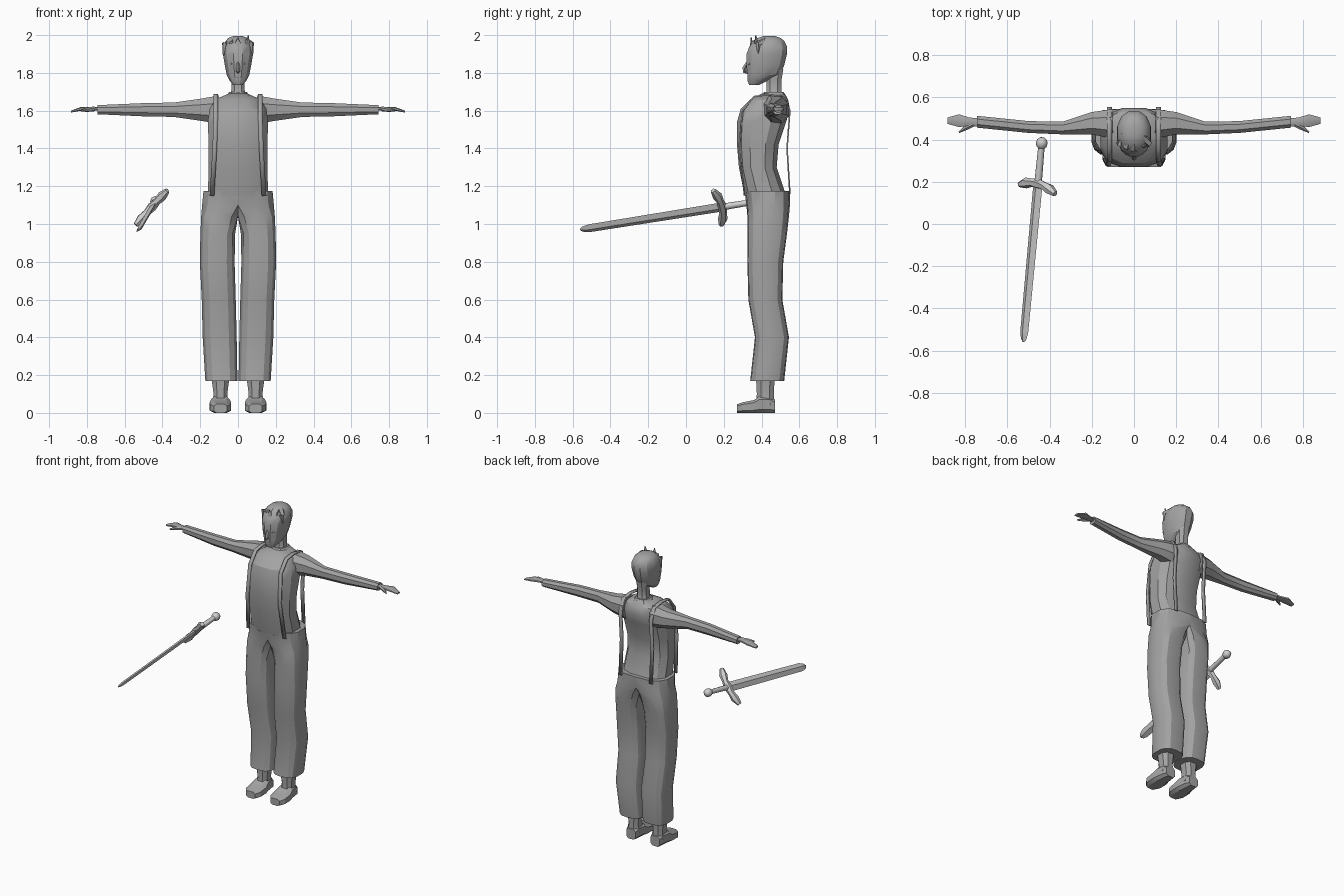
import bpy, bmesh, math
from mathutils import Vector

cube = bpy.data.objects.get("Cube")
if cube:
    bpy.data.objects.remove(cube, do_unlink=True)


def material(name, value):
    mat = bpy.data.materials.new(name)
    mat.use_nodes = True
    colour = (value, value, value, 1)
    mat.diffuse_color = colour
    shader = next(node for node in mat.node_tree.nodes if node.type == 'BSDF_PRINCIPLED')
    shader.inputs["Base Color"].default_value = colour
    return mat


GREY = material("mid grey", 0.37)
STEEL = material("light grey", 0.62)


def finish(name, bm, mat=GREY, mirror=False, angle=28):
    bmesh.ops.recalc_face_normals(bm, faces=bm.faces)
    mesh = bpy.data.meshes.new(name)
    bm.to_mesh(mesh)
    bm.free()
    mesh.materials.append(mat)
    part = bpy.data.objects.new(name, mesh)
    bpy.context.collection.objects.link(part)
    bpy.ops.object.select_all(action='DESELECT')
    bpy.context.view_layer.objects.active = part
    part.select_set(True)
    bpy.ops.object.shade_smooth_by_angle(angle=math.radians(angle))
    if mirror:
        part.modifiers.new("Mirror", 'MIRROR')
    return part


def skin(bm, rings):
    """Join successive rings of points and cap both ends."""
    loops = [[bm.verts.new(point) for point in ring] for ring in rings]
    for low, high in zip(loops, loops[1:]):
        for i in range(len(low)):
            bm.faces.new((low[i - 1], low[i], high[i], high[i - 1]))
    bm.faces.new(loops[0])
    bm.faces.new(loops[-1])


def loft(name, axis, stations, mid_a, half_a, mid_b, half_b, sides=12, power=0.8, mirror=False):
    """Rounded sections along an axis; each profile is one value or one per station."""
    def rounded(value):
        value /= math.cos(math.pi / sides)
        return math.copysign(min(1, abs(value)) ** power, value)

    rings = []
    for index, position in enumerate(stations):
        ca, ra, cb, rb = (profile[index] if isinstance(profile, tuple) else profile
                          for profile in (mid_a, half_a, mid_b, half_b))
        ring = []
        for side in range(sides):
            turn = math.tau * (side + 0.5) / sides
            point = [ca + ra * rounded(math.cos(turn)), cb + rb * rounded(math.sin(turn))]
            point.insert(axis, position)
            if mirror:
                point[0] = max(0, point[0])
            ring.append(Vector(point))
        rings.append(ring)
    bm = bmesh.new()
    skin(bm, rings)
    return finish(name, bm, mirror=mirror)


def tube(bm, path, radii, sides=6, flat=1.0, across=None):
    """Sweep an oval along a path; flat squashes it at right angles to across."""
    path = [Vector(point) for point in path]
    rings = []
    for i, point in enumerate(path):
        ahead = (path[min(i + 1, len(path) - 1)] - path[max(i - 1, 0)]).normalized()
        u = Vector(across) if across else ahead.orthogonal()
        u = (u - ahead * u.dot(ahead)).normalized()
        v = ahead.cross(u) * flat
        turns = [math.tau * side / sides for side in range(sides)]
        rings.append([point + radii[i] * (u * math.cos(t) + v * math.sin(t)) for t in turns])
    skin(bm, rings)


# Shirt body, narrowing over the shoulders
loft("shirt_body", axis=2, stations=(1.15, 1.3, 1.42, 1.54, 1.61, 1.66, 1.69),
     mid_a=0, half_a=(.16, .155, .155, .16, .15, .12, .05),
     mid_b=(.42, .38, .38, .4, .42, .44, .46),
     half_b=(.11, .1, .11, .13, .13, .1, .06), power=0.75)

# Trousers: each half runs from hem to waist, meeting on the centre plane above the crotch
loft("trousers", axis=2, stations=(.17, .4, .6, .8, .95, 1.04, 1.1, 1.175),
     mid_a=(.088, .097, .102, .11, .107, .09, 0, 0),
     half_a=(.085, .09, .09, .092, .092, .105, .19, .183),
     mid_b=(.43, .455, .42, .42, .43, .435, .435, .43),
     half_b=(.09, .09, .09, .095, .105, .11, .115, .12),
     sides=14, power=0.75, mirror=True)

# Sleeves and hands
loft("sleeve", axis=0, stations=(.1, .2, .34, .5, .745),
     mid_a=(.475, .478, .455, .46, .485), half_a=(.07, .053, .03, .028, .028),
     mid_b=1.605, half_b=(.075, .058, .038, .035, .024), sides=8, power=0.9, mirror=True)
loft("hand", axis=0, stations=(.73, .78, .83, .885),
     mid_a=(.48, .485, .49, .49), half_a=(.02, .02, .03, .015),
     mid_b=(1.61, 1.61, 1.61, 1.595), half_b=(.01, .01, .01, .005), sides=8, mirror=True)
bm = bmesh.new()
tube(bm, [(.76, .475, 1.61), (.8, .455, 1.605), (.83, .435, 1.6)], [.013, .012, .004])
finish("thumb", bm, mirror=True)

# Shoes and ankles
loft("shoe", axis=1, stations=(.27, .3, .36, .39, .44, .47),
     mid_a=.093, half_a=(.035, .055, .057, .05, .043, .035),
     mid_b=(.023, .028, .034, .045, .045, .035), half_b=(.023, .028, .034, .045, .045, .035),
     sides=8, power=0.6, mirror=True)
loft("ankle", axis=2, stations=(.04, .1, .2), mid_a=.093, half_a=(.045, .036, .05),
     mid_b=.42, half_b=(.05, .045, .05), sides=8, mirror=True)

# Neck and collar
loft("neck", axis=2, stations=(1.66, 1.7, 1.76, 1.82), mid_a=0,
     half_a=(.055, .036, .034, .04), mid_b=.465, half_b=(.06, .04, .04, .05), sides=8)
loft("collar", axis=2, stations=(1.67, 1.7), mid_a=0, half_a=(.07, .045),
     mid_b=.465, half_b=(.07, .05), sides=10)

# Head with a rounded crown
loft("head", axis=2, stations=(1.735, 1.76, 1.79, 1.84, 1.9, 1.94, 1.97, 1.985, 1.995),
     mid_a=0, half_a=(.025, .045, .06, .07, .08, .079, .065, .05, .025),
     mid_b=(.36, .38, .41, .42, .428, .435, .44, .44, .44),
     half_b=(.025, .055, .085, .1, .107, .1, .08, .06, .03), power=0.9)

# Hair locks along the brow: the outer ones hang, two inner ones stand up
bm = bmesh.new()
for x, lift in ((-.07, -.07), (-.035, -.03), (0, .025), (.05, .035), (.07, -.06)):
    y = .345 + .5 * abs(x)
    tube(bm, [(x * .6, y + .04, 1.965), (x, y, 1.955), (x * 1.1, y, 1.962 + lift)],
         [.022, .016, .004], sides=5)
finish("hair_locks", bm)

# Nose, mouth and eyes
bm = bmesh.new()
tube(bm, [(0, .33, 1.865), (0, .31, 1.825), (0, .31, 1.81), (0, .335, 1.8)],
     [.006, .011, .012, .008], sides=4, across=(1, 0, 0))
finish("nose", bm)


def sliver(bm, x, y, z, reach, thickness):
    """Small spindle across the face, bending back at its outer end."""
    tube(bm, [(x - reach, y, z), (x, y, z), (x + reach, y + reach / 2, z)],
         [thickness / 4, thickness, thickness / 4], sides=4)


bm = bmesh.new()
sliver(bm, 0, .328, 1.775, reach=.02, thickness=.005)
finish("mouth", bm)
bm = bmesh.new()
sliver(bm, .035, .331, 1.848, reach=.015, thickness=.007)
finish("eye", bm, mirror=True)

# Shoulder straps: ribbons from the front waist over to the back waist
bm = bmesh.new()
route = [(.31, 1.15), (.28, 1.4), (.3, 1.6), (.36, 1.675), (.44, 1.685),
         (.52, 1.67), (.55, 1.6), (.535, 1.4), (.55, 1.16)]
edges = []
for y, z in route:
    x = .117 + .06 * max(0, 1.5 - z) * (y < .4)
    edges.append([bm.verts.new((x + offset, y, z)) for offset in (-.012, .012)])
for (a, b), (c, d) in zip(edges, edges[1:]):
    bm.faces.new((a, b, d, c))
strap = finish("shoulder_strap", bm, mirror=True)
solid = strap.modifiers.new("Solidify", 'SOLIDIFY')
solid.thickness, solid.offset = .008, 0

# Sword: every part shares the axis from blade tip to pommel
tip, pommel = Vector((-.525, -.56, .97)), Vector((-.435, .41, 1.125))
cross = Vector((.17, -.045, .185)).normalized()


def sword_part(name, fractions, radii, **shape):
    bm = bmesh.new()
    tube(bm, [tip.lerp(pommel, fraction) for fraction in fractions], radii, **shape)
    finish(name, bm, STEEL, angle=50 if shape["sides"] > 4 else 28)


sword_part("sword_blade", (0, .015, .05, .78), (.006, .019, .028, .032),
           sides=4, flat=.4, across=cross)
sword_part("sword_grip", (.77, .98), (.018, .015), sides=8)
sword_part("sword_pommel", (.945, .955, .975, .99, 1), (.012, .024, .028, .023, .01), sides=8)

# Crossguard: knobbed bar whose ends bend towards the blade
bm = bmesh.new()
middle, forward = tip.lerp(pommel, .775), (tip - pommel).normalized()
path = []
for step in range(-3, 4):
    path.append(middle + cross * (.042 * step) + forward * (.003 * step * step))
tube(bm, path, [.014, .026, .02, .026, .02, .026, .014])
finish("sword_crossguard", bm, STEEL, angle=50)
